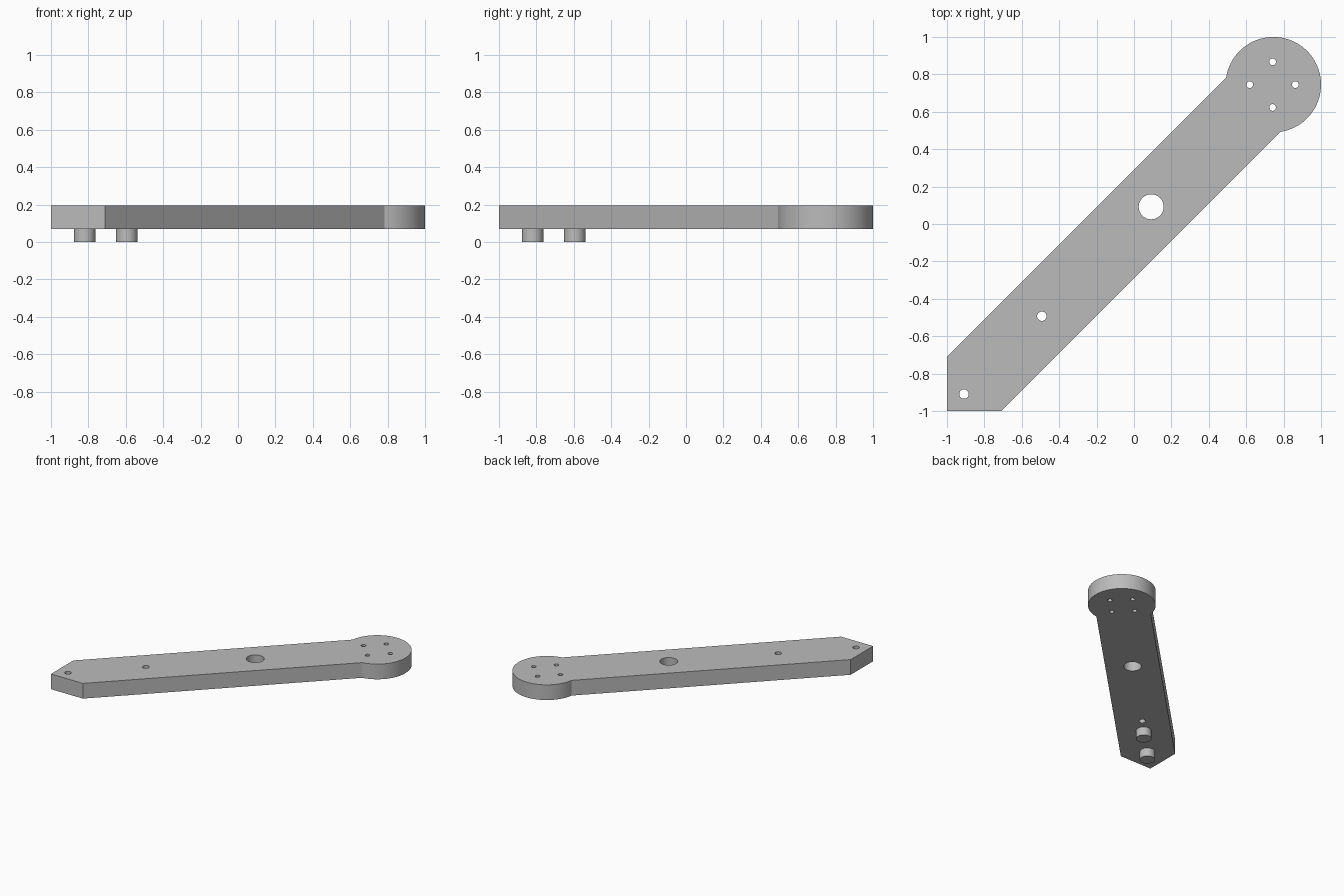
import bpy, bmesh
from math import sin, cos, radians

if "Cube" in bpy.data.objects:
    bpy.data.objects.remove(bpy.data.objects["Cube"], do_unlink=True)

BOTTOM, TOP = 0.07, 0.195
HEAD, HEAD_R = 0.745, 0.255

grey = bpy.data.materials.new("plain grey")
grey.use_nodes = True
colour = (0.5, 0.5, 0.5, 1)
grey.diffuse_color = colour
grey.node_tree.nodes["Principled BSDF"].inputs["Base Color"].default_value = colour


def prism(name, outline, z0, z1):
    """Extrude a closed outline from z0 to z1."""
    bm = bmesh.new()
    face = bm.faces.new([bm.verts.new((x, y, z0)) for x, y in outline])
    grown = bmesh.ops.extrude_face_region(bm, geom=[face])["geom"]
    verts = [v for v in grown if isinstance(v, bmesh.types.BMVert)]
    bmesh.ops.translate(bm, verts=verts, vec=(0, 0, z1 - z0))
    bmesh.ops.recalc_face_normals(bm, faces=bm.faces)
    mesh = bpy.data.meshes.new(name)
    bm.to_mesh(mesh)
    bm.free()
    mesh.materials.append(grey)
    obj = bpy.data.objects.new(name, mesh)
    bpy.context.collection.objects.link(obj)
    return obj


def arc(x, y, r, start, end, steps):
    angles = [radians(start + (end - start) * i / steps) for i in range(steps + 1)]
    return [(x + r * cos(a), y + r * sin(a)) for a in angles]


def cylinder(name, x, y, r, z0, z1, sides=48):
    return prism(name, arc(x, y, r, 0, 360, sides)[:-1], z0, z1)


def smooth(obj):
    bpy.ops.object.select_all(action="DESELECT")
    obj.select_set(True)
    bpy.context.view_layer.objects.active = obj
    bpy.ops.object.shade_smooth_by_angle(angle=radians(30))


# Diagonal arm with a clipped end and a round head
outline = [(-1, -0.71), (-1, -1), (-0.71, -1)]
outline += arc(HEAD, HEAD, HEAD_R, -81.4, 171.4, 72)
arm = prism("arm", outline, BOTTOM, TOP)

# Through holes: centre hole, two small holes, four bolt holes in the head
holes = [(0.092, 0.092, 0.067), (-0.493, -0.493, 0.025), (-0.909, -0.909, 0.025)]
for dx, dy in ((1, 0), (0, 1), (-1, 0), (0, -1)):
    holes.append((HEAD - 0.004 + dx * 0.122, HEAD + dy * 0.122, 0.018))
for i, (x, y, r) in enumerate(holes):
    cutter = cylinder(f"hole_cutter_{i + 1}", x, y, r, BOTTOM - 0.05, TOP + 0.05, 32)
    cutter.hide_render = True
    cut = arm.modifiers.new("hole", "BOOLEAN")
    cut.operation, cut.solver, cut.object = "DIFFERENCE", "EXACT", cutter

# Bake the cuts and remove the cutters
graph = bpy.context.evaluated_depsgraph_get()
arm_mesh = bpy.data.meshes.new_from_object(arm.evaluated_get(graph))
arm.modifiers.clear()
arm.data = arm_mesh
for obj in list(bpy.data.objects):
    if obj.name.startswith("hole_cutter"):
        bpy.data.objects.remove(obj, do_unlink=True)
smooth(arm)

# Locating pegs under the clipped end
for name, p in (("outer_peg", -0.82), ("inner_peg", -0.595)):
    smooth(cylinder(name, p, p, 0.058, 0, BOTTOM))
